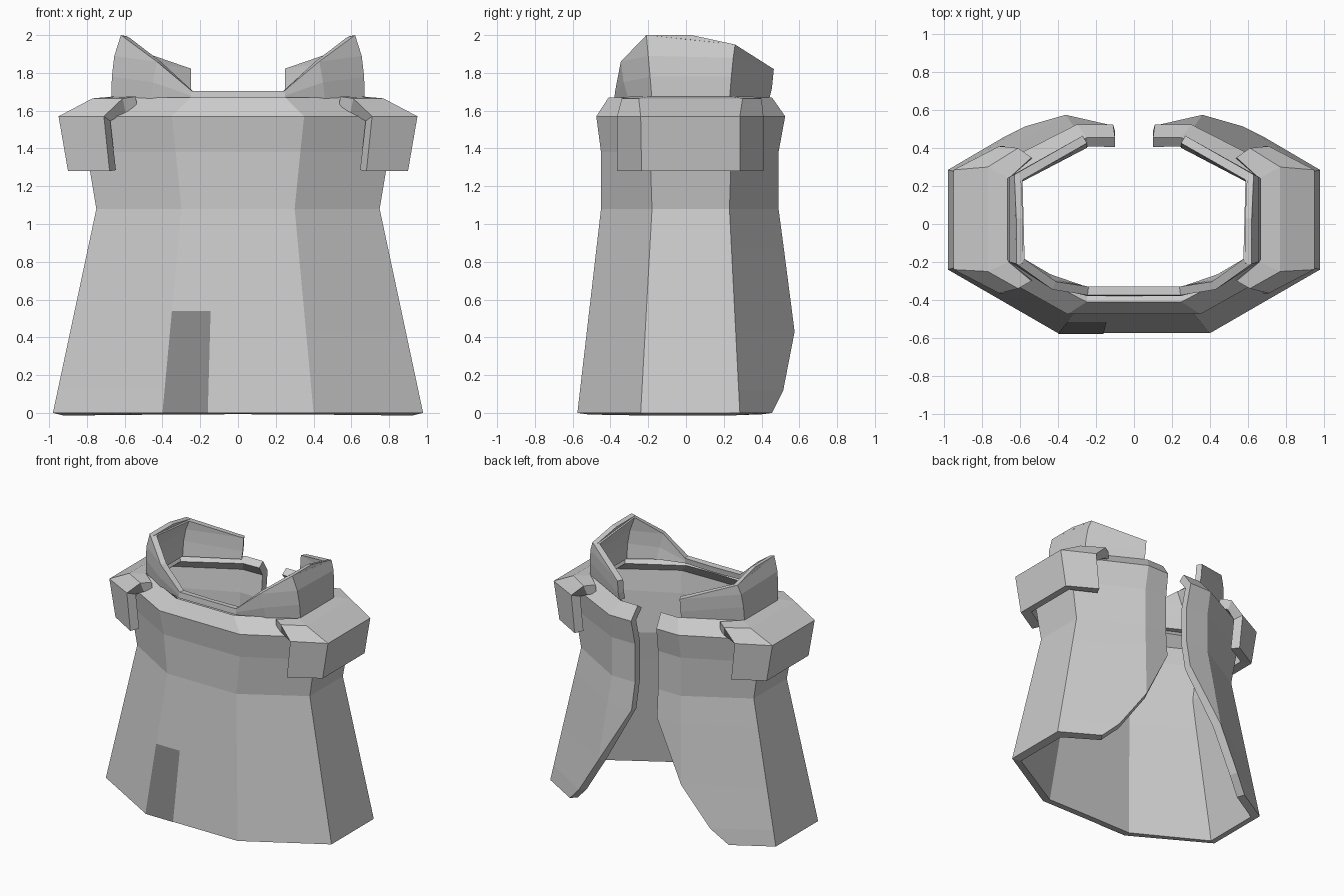
import bpy, bmesh


def loft(name, rings, thickness, mirror=True):
    """Skin equal-length rings (bottom to top, back round to front), mirror and thicken inward."""
    bm = bmesh.new()
    grid = [[bm.verts.new(p) for p in ring] for ring in rings]
    for low, high in zip(grid, grid[1:]):
        for j in range(len(low) - 1):
            bm.faces.new((low[j], high[j], high[j + 1], low[j + 1]))
    bmesh.ops.remove_doubles(bm, verts=bm.verts, dist=0.0005)
    mesh = bpy.data.meshes.new(name)
    bm.to_mesh(mesh)
    bm.free()
    obj = bpy.data.objects.new(name, mesh)
    bpy.context.collection.objects.link(obj)
    if mirror:
        obj.modifiers.new("mirror", 'MIRROR').merge_threshold = 0.001
    if thickness:
        solid = obj.modifiers.new("thickness", 'SOLIDIFY')
        solid.thickness = thickness
        solid.offset = -1
        solid.use_even_offset = True
    return obj


def level(z, pts):
    return [(x, y, z) for x, y in pts]


def skirt(z, edge, corner):
    """Flared lower ring, straight from hem (z=0) to waist (z=1.08)."""
    t = z / 1.08
    side, front = 0.98 - 0.23 * t, -0.575 + 0.125 * t
    return level(z, [edge, corner, (side, 0.285 - 0.055 * t), (side, -0.24 + 0.06 * t),
                     (0.40 - 0.10 * t, front), (0, front)])


# Cloak body: half rings with the split at the back
loft("cloak", [
    skirt(0.00, (0.69, 0.455), (0.69, 0.455)),
    skirt(0.12, (0.57, 0.515), (0.57, 0.515)),
    skirt(0.43, (0.36, 0.575), (0.36, 0.575)),
    skirt(0.87, (0.11, 0.518), (0.32, 0.518)),
    skirt(1.08, (0.10, 0.49), (0.30, 0.49)),
    level(1.38, [(0.10, 0.49), (0.30, 0.49), (0.80, 0.24), (0.80, -0.19), (0.33, -0.45), (0, -0.45)]),
    level(1.57, [(0.11, 0.525), (0.30, 0.525), (0.84, 0.25), (0.84, -0.20), (0.35, -0.475), (0, -0.475)]),
    level(1.67, [(0.10, 0.455), (0.25, 0.455), (0.67, 0.23), (0.67, -0.19), (0.25, -0.41), (0, -0.41)]),
], 0.06)

# Shoulder guards wrapping each side
loft("shoulder_guard", [
    level(1.28, [(0.68, 0.41), (0.90, 0.285), (0.90, -0.235), (0.68, -0.365)]),
    level(1.57, [(0.71, 0.41), (0.95, 0.285), (0.95, -0.24), (0.71, -0.365)]),
    level(1.665, [(0.61, 0.40), (0.77, 0.30), (0.77, -0.25), (0.61, -0.34)]),
    level(1.675, [(0.54, 0.35), (0.66, 0.24), (0.66, -0.20), (0.54, -0.30)]),
], 0.07)

# Raised collar: low at the front, peaked at the sides, ending at the back
loft("collar", [
    [(0.27, 0.44, 1.66), (0.67, 0.23, 1.66), (0.67, -0.18, 1.66),
     (0.46, -0.305, 1.66), (0.25, -0.38, 1.66), (0, -0.38, 1.66)],
    [(0.27, 0.455, 1.72), (0.668, 0.24, 1.78), (0.668, -0.19, 1.78),
     (0.45, -0.33, 1.75), (0.25, -0.378, 1.68), (0, -0.378, 1.68)],
    [(0.27, 0.465, 1.82), (0.655, 0.25, 1.88), (0.655, -0.20, 1.89),
     (0.43, -0.345, 1.86), (0.245, -0.375, 1.705), (0, -0.375, 1.705)],
    [(0.27, 0.465, 1.82), (0.63, 0.26, 1.95), (0.62, -0.21, 2.0),
     (0.43, -0.345, 1.86), (0.245, -0.375, 1.705), (0, -0.375, 1.705)],
], 0.045)
# Straight crest of the collar, level before it dips to the back
loft("collar_crest", [
    [(0.63, 0.26, 1.95), (0.625, 0.03, 1.975), (0.62, -0.21, 2.0)],
    [(0.63, 0.26, 1.95), (0.62, 0.03, 2.0), (0.62, -0.21, 2.0)],
], 0.035)

# Dark patch on the front hem
patch = loft("hem_patch", [
    [(-0.16, -0.578, 0), (-0.40, -0.578, 0)],
    [(-0.145, -0.5155, 0.54), (-0.35, -0.5155, 0.54)],
], 0, mirror=False)
dark = bpy.data.materials.new("dark_grey")
dark.diffuse_color = (0.25, 0.25, 0.25, 1)
patch.data.materials.append(dark)
